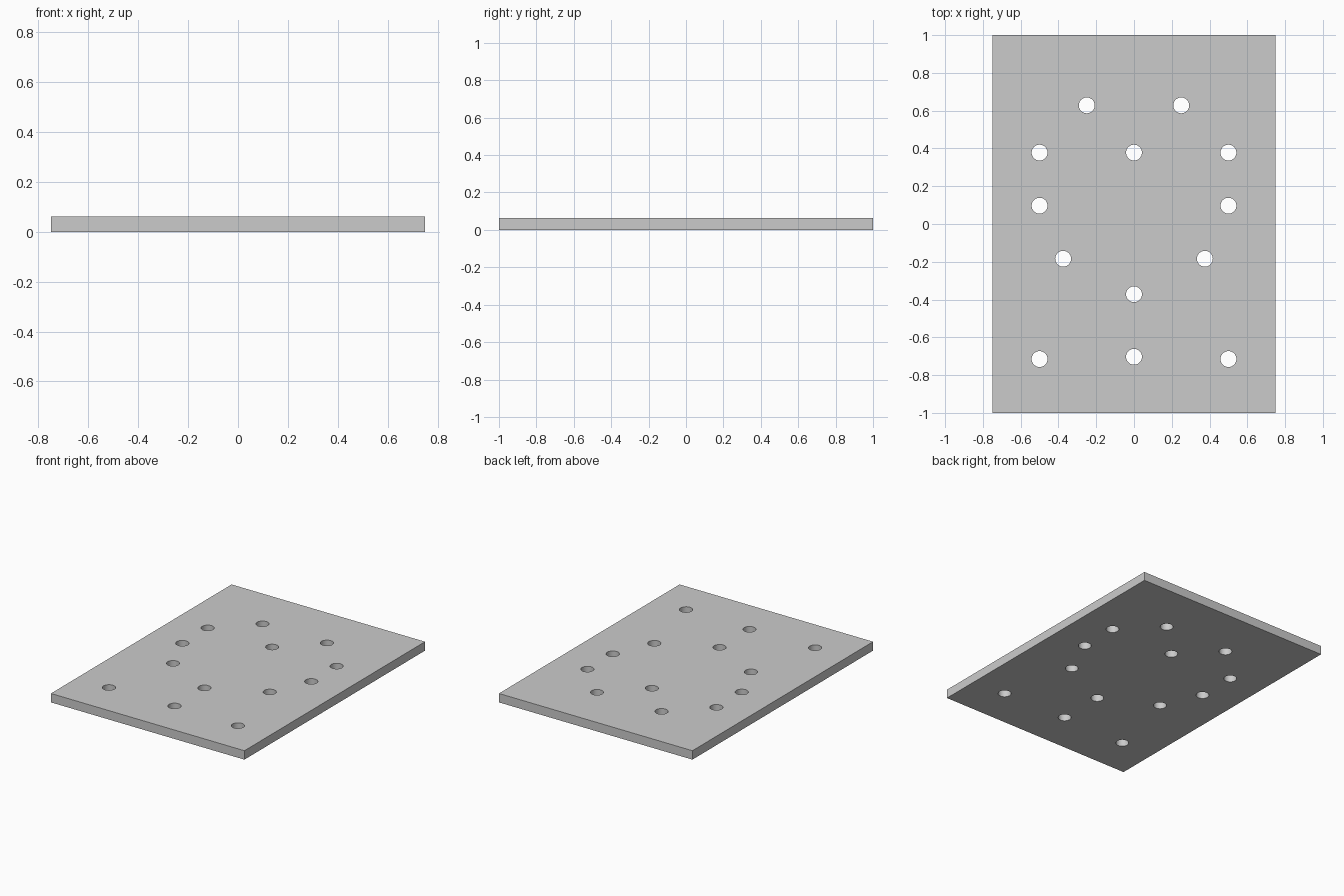
import bpy, bmesh, math
from mathutils import Matrix

if "Cube" in bpy.data.objects:
    bpy.data.objects.remove(bpy.data.objects["Cube"])

W, L, T = 1.5, 2.0, 0.0625
HOLE_R = 0.042

# hole positions: centre line, then pairs mirrored in x
centre = [(0, 0.378), (0, -0.372), (0, -0.703)]
pairs = [(0.25, 0.628), (0.5, 0.378), (0.5, 0.097), (0.375, -0.184), (0.5, -0.715)]
holes = centre + [(s * x, y) for x, y in pairs for s in (-1, 1)]


def make_object(name, bm):
    mesh = bpy.data.meshes.new(name)
    bm.to_mesh(mesh)
    bm.free()
    obj = bpy.data.objects.new(name, mesh)
    bpy.context.collection.objects.link(obj)
    return obj


# flat plate
bm = bmesh.new()
bmesh.ops.create_cube(bm, size=1, matrix=Matrix.Translation((0, 0, T / 2)) @ Matrix.Diagonal((W, L, T, 1)))
plate = make_object("plate", bm)

# round cutters for the through holes
bm = bmesh.new()
for x, y in holes:
    bmesh.ops.create_cone(bm, cap_ends=True, segments=48, radius1=HOLE_R, radius2=HOLE_R,
                          depth=T * 3, matrix=Matrix.Translation((x, y, T / 2)))
cutter = make_object("hole_cutter", bm)
cutter.hide_render = True

# drill the holes
mod = plate.modifiers.new("holes", 'BOOLEAN')
mod.operation = 'DIFFERENCE'
mod.solver = 'EXACT'
mod.object = cutter
bpy.context.view_layer.objects.active = plate
plate.select_set(True)
bpy.ops.object.modifier_apply(modifier=mod.name)
bpy.data.objects.remove(cutter)
bpy.ops.object.shade_smooth_by_angle(angle=math.radians(30))
